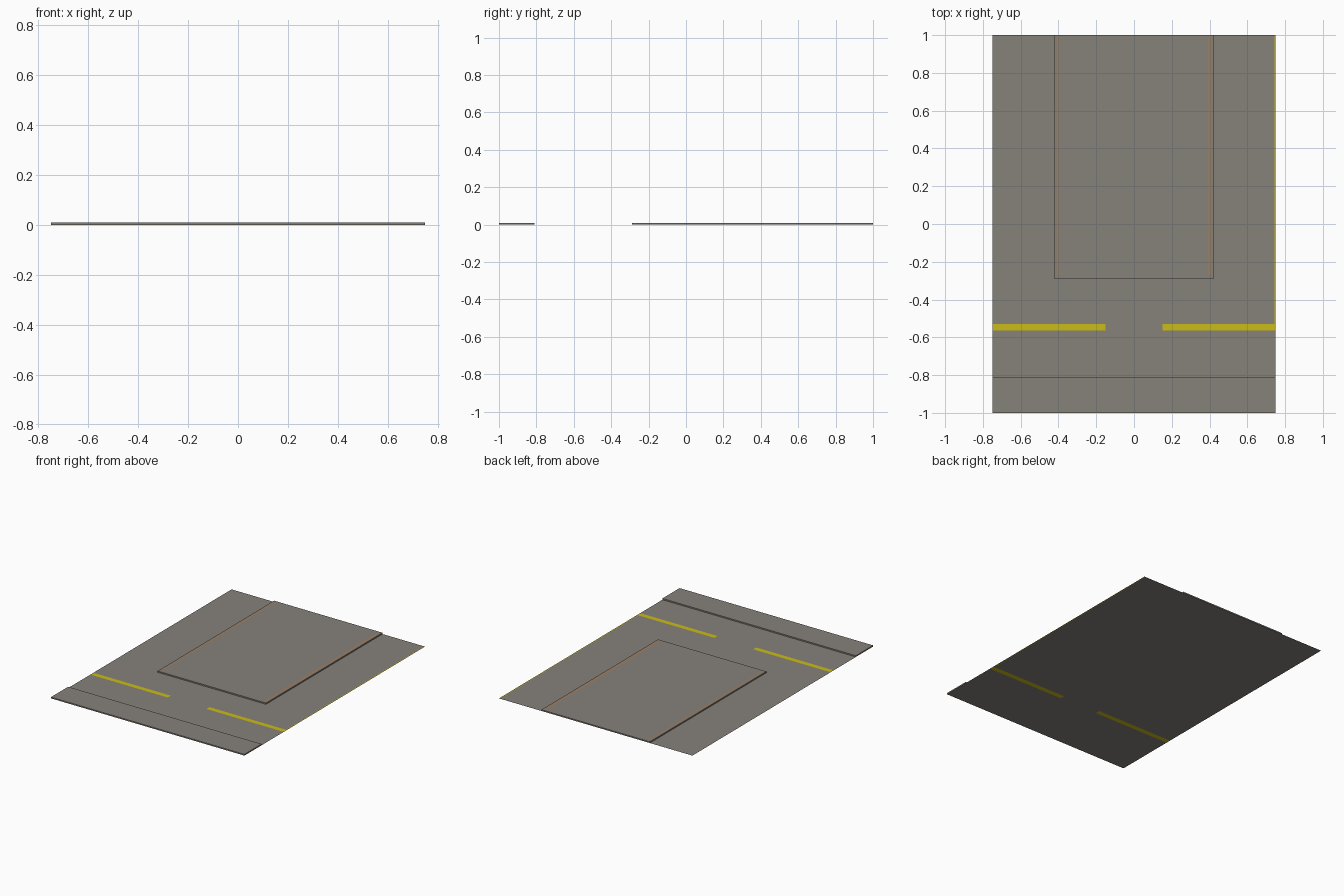
import bpy, bmesh

if "Cube" in bpy.data.objects:
    bpy.data.objects.remove(bpy.data.objects["Cube"])

H = 0.009  # raised pavement height


def material(name, rgb):
    m = bpy.data.materials.new(name)
    m.diffuse_color = (*rgb, 1)
    m.use_nodes = True
    m.node_tree.nodes["Principled BSDF"].inputs["Base Color"].default_value = m.diffuse_color
    return m


GREY = material("asphalt grey", (0.24, 0.22, 0.195))
YELLOW = material("lane yellow", (0.60, 0.50, 0.008))
BROWN = material("kerb brown", (0.36, 0.21, 0.11))


def sheet(name, xs, ys, z, mats, rule, skirt=0):
    """Flat sheet cut along xs and ys; rule picks a material per cell."""
    bm = bmesh.new()
    grid = [[bm.verts.new((x, y, z)) for y in ys] for x in xs]
    for i in range(len(xs) - 1):
        for j in range(len(ys) - 1):
            f = bm.faces.new((grid[i][j], grid[i + 1][j],
                              grid[i + 1][j + 1], grid[i][j + 1]))
            c = f.calc_center_median()
            f.material_index = rule(c.x, c.y)
    if skirt:  # vertical sides down to the ground
        rim = [e for e in bm.edges if e.is_boundary]
        out = bmesh.ops.extrude_edge_only(bm, edges=rim)["geom"]
        for v in out:
            if isinstance(v, bmesh.types.BMVert):
                v.co.z -= skirt
        for f in bm.faces:
            f.normal_update()
            if abs(f.normal.z) < 0.5:
                f.material_index = 0
        bmesh.ops.recalc_face_normals(bm, faces=bm.faces)
        if max(bm.faces, key=lambda f: abs(f.normal.z)).normal.z < 0:
            bmesh.ops.reverse_faces(bm, faces=bm.faces)
    me = bpy.data.meshes.new(name)
    bm.to_mesh(me)
    bm.free()
    ob = bpy.data.objects.new(name, me)
    bpy.context.collection.objects.link(ob)
    for m in mats:
        me.materials.append(m)
    return ob


# road with yellow centre lines and a sliver along the right edge
def road_rule(x, y):
    stripe = -0.564 < y < -0.53 and abs(x) > 0.15
    edge = x > 0.743 and y > -0.55
    return int(stripe or edge)


sheet("road", [-0.75, -0.74, -0.15, 0.15, 0.743, 0.75],
      [-1, -0.564, -0.53, 1], 0, [GREY, YELLOW], road_rule)

# front pavement strip
sheet("front_pavement", [-0.75, 0.75], [-1, -0.81], H, [GREY],
      lambda x, y: 0, H)

# raised central block with narrow brown kerb lines
sheet("central_block", [-0.42, -0.408, -0.396, 0.394, 0.41, 0.42],
      [-0.29, -0.27, 1], H, [GREY, BROWN],
      lambda x, y: int(0.394 < abs(x) < 0.41 and y > -0.27), H)
